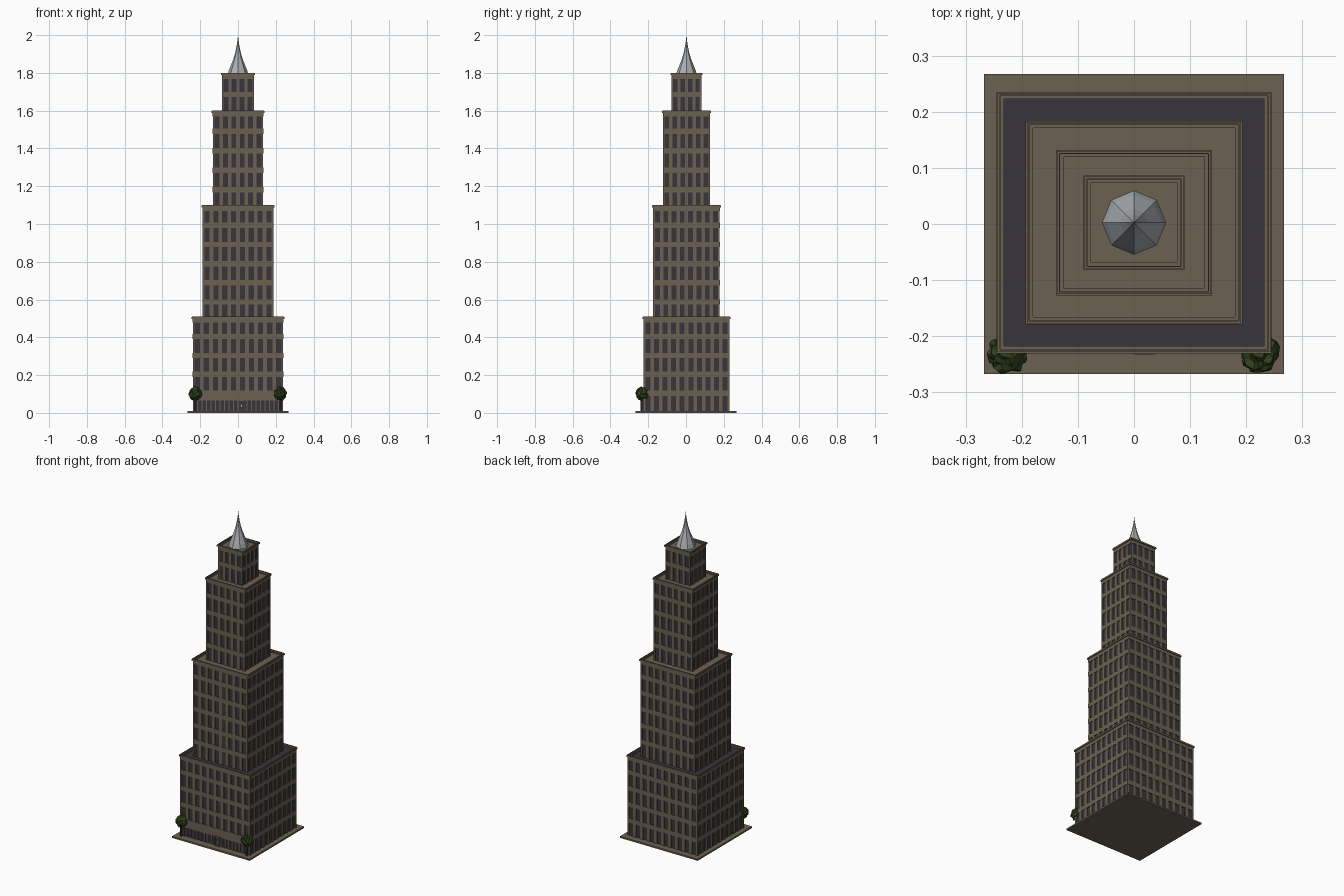
import bpy
import bmesh
import random
from math import pi, cos, sin
from mathutils import Vector, Matrix, noise

if "Cube" in bpy.data.objects:
    bpy.data.objects.remove(bpy.data.objects["Cube"], do_unlink=True)


def material(name, rgb):
    m = bpy.data.materials.new(name)
    m.use_nodes = True
    m.diffuse_color = (*rgb, 1)
    m.node_tree.nodes["Principled BSDF"].inputs["Base Color"].default_value = (*rgb, 1)
    return m


STONE = material("brown stone", (0.15, 0.12, 0.085))
GLASS = material("dark glass", (0.038, 0.036, 0.046))
METAL = material("spire metal", (0.40, 0.43, 0.45))
LEAF = material("leaf green", (0.03, 0.055, 0.012))
BARK = material("bark", (0.06, 0.04, 0.025))
YC = 0.0025  # tower centre in y


def finish(bm, name, mat):
    bmesh.ops.recalc_face_normals(bm, faces=bm.faces)
    mesh = bpy.data.meshes.new(name)
    bm.to_mesh(mesh)
    bm.free()
    mesh.materials.append(mat)
    obj = bpy.data.objects.new(name, mesh)
    bpy.context.collection.objects.link(obj)
    return obj


def box(bm, x0, x1, y0, y1, z0, z1):
    centre = Vector((x0 + x1, y0 + y1, z0 + z1)) / 2
    size = Matrix.Diagonal((x1 - x0, y1 - y0, z1 - z0, 1))
    bmesh.ops.create_cube(bm, size=1, matrix=Matrix.Translation(centre) @ size)


def ring(bm, hx, hy, t, z0, z1):
    """Square hollow band around the tower."""
    for s in (-1, 1):
        xs = sorted((s * hx, s * (hx - t)))
        ys = sorted((s * hy, s * (hy - t)))
        box(bm, *xs, YC - hy, YC + hy, z0, z1)
        box(bm, t - hx, hx - t, YC + ys[0], YC + ys[1], z0, z1)


def single(name, mat, *dims):
    bm = bmesh.new()
    box(bm, *dims)
    return finish(bm, name, mat)


def piers(bm, half, other, count, z0, z1, along_x, sides, fill=0.42):
    """Upright piers between windows on opposite walls."""
    cell = 2 * half / count
    depth = 0.006
    for i in range(count + 1):
        a = -half + i * cell
        lo = max(a - cell * fill / 2, -half)
        hi = min(a + cell * fill / 2, half)
        for s in sides:
            d = sorted((s * other, s * (other - depth)))
            if along_x:
                box(bm, lo, hi, YC + d[0], YC + d[1], z0, z1)
            else:
                box(bm, *d, YC + lo, YC + hi, z0, z1)


def tier(name, cx, cy, z0, z1, count, floors, ground=False):
    hx, hy = cx - 0.005, cy - 0.005
    # Glass core seen between the piers
    single(name + "_glass", GLASS, 0.005 - hx, hx - 0.005,
           YC - hy + 0.005, YC + hy - 0.005, z0, z1 - 0.018)
    bm = bmesh.new()
    px, py = hx - 0.0005, hy - 0.0005
    piers(bm, py, px, count, z0, z1 - 0.01, False, (-1, 1))
    if ground:
        piers(bm, px, py, count, z0, z1 - 0.01, True, (1,))
        piers(bm, px, py, count, 0.1, z1 - 0.01, True, (-1,))
        piers(bm, px, py, 2 * count, z0, 0.1, True, (-1,), 0.22)
    else:
        piers(bm, px, py, count, z0, z1 - 0.01, True, (-1, 1))
    # Floor bands
    for k in range(1, floors):
        z = z0 + (z1 - z0) * k / floors
        ring(bm, hx, hy, 0.008, z - 0.02, z + 0.008)
    ring(bm, hx, hy, 0.008, z1 - 0.032, z1 - 0.01)
    finish(bm, name + "_walls", STONE)
    # Stepped parapet
    bm = bmesh.new()
    ring(bm, cx, cy, 0.007, z1 - 0.012, z1 - 0.003)
    ring(bm, cx - 0.002, cy - 0.002, 0.004, z1 - 0.003, z1)
    finish(bm, name + "_parapet", STONE)
    # Stone roof deck, except on the lowest tier
    if not ground:
        single(name + "_roof", STONE, 0.006 - hx, hx - 0.006,
               YC - hy + 0.006, YC + hy - 0.006, z1 - 0.018, z1 - 0.014)


# Pavement and stepped tower
single("pavement", STONE, -0.267, 0.267, -0.267, 0.267, 0, 0.01)
tier("lower_tier", 0.245, 0.233, 0.01, 0.51, 10, 5, True)
tier("middle_tier", 0.193, 0.1815, 0.492, 1.10, 8, 6)
tier("upper_tier", 0.139, 0.1295, 1.084, 1.60, 6, 5)
tier("crown_tier", 0.090, 0.084, 1.584, 1.80, 4, 2)

# Entrance: deep fascia over the shop front, and a framed door
FRONT = YC - 0.228
single("entrance_fascia", STONE, -0.24, 0.24, FRONT - 0.001, FRONT + 0.006, 0.066, 0.117)
bm = bmesh.new()
box(bm, 0.001, 0.005, FRONT - 0.007, FRONT + 0.004, 0.01, 0.068)
box(bm, 0.033, 0.037, FRONT - 0.007, FRONT + 0.004, 0.01, 0.068)
box(bm, 0.001, 0.037, FRONT - 0.007, FRONT + 0.004, 0.064, 0.070)
finish(bm, "door_frame", STONE)
single("door", GLASS, 0.005, 0.033, FRONT - 0.003, FRONT + 0.004, 0.01, 0.064)
single("door_handle", METAL, 0.017, 0.020, FRONT - 0.006, FRONT - 0.003, 0.03, 0.045)

# Eight-sided flared spire
profile = [(0.057, 1.785), (0.049, 1.812), (0.037, 1.842), (0.025, 1.872),
           (0.015, 1.905), (0.008, 1.94), (0.003, 1.972)]
bm = bmesh.new()
loops = [[bm.verts.new((r * cos(i * pi / 4), YC + r * sin(i * pi / 4), z))
          for i in range(8)] for r, z in profile]
tip = bm.verts.new((0, YC, 2.0))
for i in range(8):
    j = (i + 1) % 8
    for a, b in zip(loops, loops[1:]):
        bm.faces.new((a[i], a[j], b[j], b[i]))
    bm.faces.new((loops[-1][i], loops[-1][j], tip))
bm.faces.new(loops[0])
finish(bm, "spire", METAL)

# Small trees at the front corners
random.seed(4)
for side, s in (("left", 1), ("right", -1)):
    place = Vector((s * 0.225, -0.230, 0.0))
    bm = bmesh.new()
    bmesh.ops.create_cone(bm, cap_ends=True, segments=6, radius1=0.006, radius2=0.004,
                          depth=0.08, matrix=Matrix.Translation(place + Vector((0, -0.006, 0.05))))
    finish(bm, side + "_tree_trunk", BARK)
    bm = bmesh.new()
    bmesh.ops.create_icosphere(bm, subdivisions=3, radius=0.035)
    for v in bm.verts:
        lump = 0.95 + 0.15 * noise.noise(v.co * 60) + random.uniform(-0.14, 0.14)
        v.co = v.co * lump + place + Vector((0, 0, 0.102))
    finish(bm, side + "_tree_leaves", LEAF)
